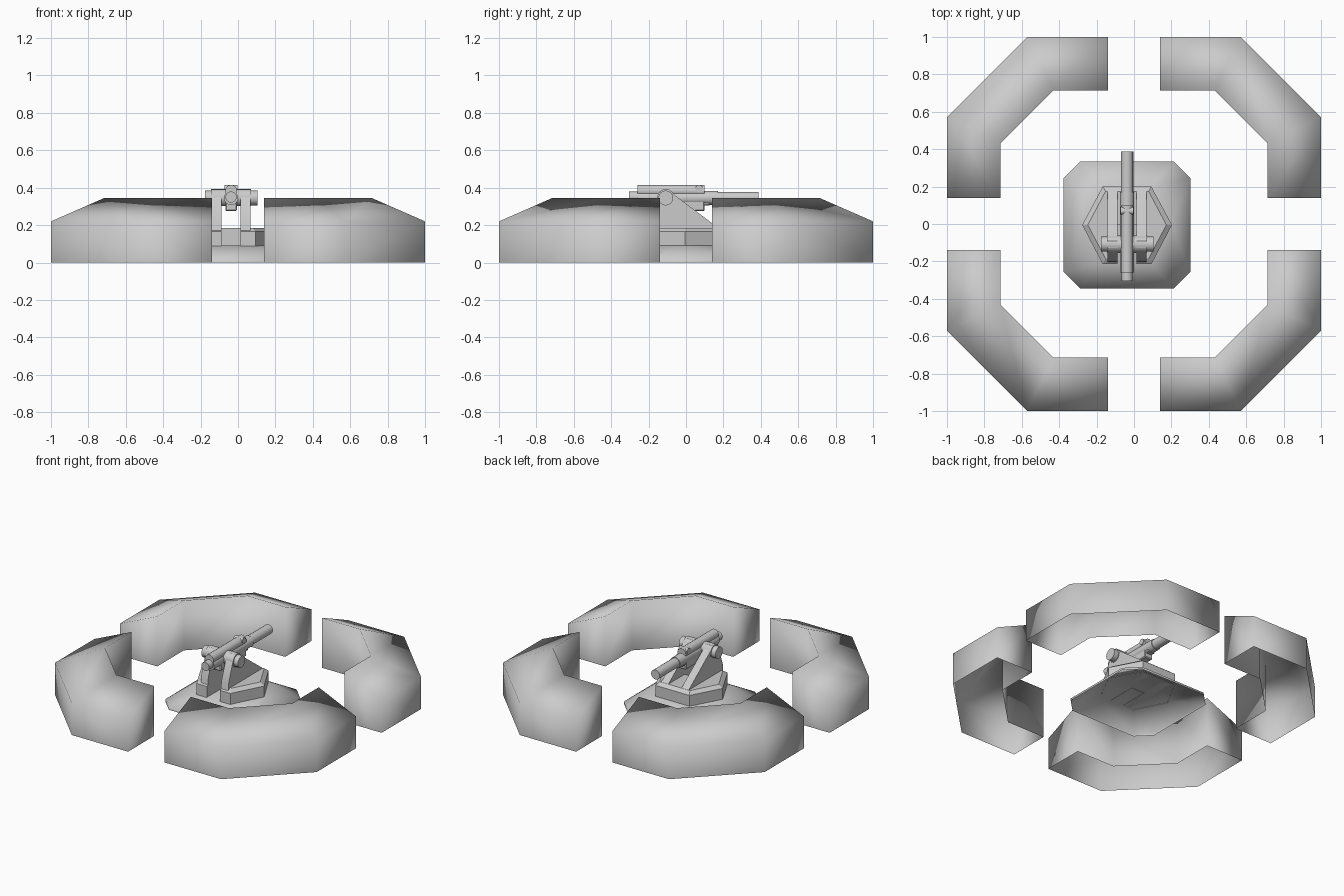
import bpy, bmesh, math
from mathutils import Matrix, Vector

cube = bpy.data.objects.get("Cube")
if cube:
    bpy.data.objects.remove(cube, do_unlink=True)

grey = bpy.data.materials.new("light_grey")
grey.use_nodes = True
GREY = (0.6, 0.6, 0.6, 1)
grey.diffuse_color = GREY
grey.node_tree.nodes["Principled BSDF"].inputs["Base Color"].default_value = GREY

CX = -0.037      # centre line of the gun
CY = -0.005


def finish(name, bm, angle=None):
    """Turn a bmesh into a shaded object; angle None means smooth everywhere."""
    bmesh.ops.recalc_face_normals(bm, faces=bm.faces[:])
    mesh = bpy.data.meshes.new(name)
    bm.to_mesh(mesh)
    bm.free()
    mesh.materials.append(grey)
    obj = bpy.data.objects.new(name, mesh)
    bpy.context.collection.objects.link(obj)
    bpy.ops.object.select_all(action='DESELECT')
    obj.select_set(True)
    bpy.context.view_layer.objects.active = obj
    if angle is None:
        bpy.ops.object.shade_smooth()
    else:
        bpy.ops.object.shade_smooth_by_angle(angle=math.radians(angle))
    return obj


def loft(bm, rings, closed=True):
    """Join equal-length rings of points with quads and return the vertex rings."""
    rows = [[bm.verts.new(p) for p in ring] for ring in rings]
    n = len(rows[0])
    for a, b in zip(rows, rows[1:]):
        for i in range(n if closed else n - 1):
            j = (i + 1) % n
            bm.faces.new((a[i], a[j], b[j], b[i]))
    return rows


def cylinder(name, axis, center, radius, length, sides=16):
    bm = bmesh.new()
    bmesh.ops.create_cone(bm, cap_ends=True, segments=sides,
                          radius1=radius, radius2=radius, depth=length)
    turn = Vector((0, 0, 1)).rotation_difference(Vector(axis)).to_matrix().to_4x4()
    bm.transform(Matrix.Translation(center) @ turn)
    return finish(name, bm, 40)


def box(name, center, size, bevel=0.006):
    bm = bmesh.new()
    bmesh.ops.create_cube(bm, size=1)
    bm.transform(Matrix.Translation(center) @ Matrix.Diagonal((*size, 1)))
    bmesh.ops.bevel(bm, geom=bm.edges[:], offset=bevel, segments=1, affect='EDGES')
    return finish(name, bm, 30)


# Four earth banks: wedge section swept round a corner, open underneath
outer = [(0.14, 1), (0.57, 1), (1, 0.57), (1, 0.14)]
inner = [(0.14, 0.715), (0.43, 0.715), (0.715, 0.43), (0.715, 0.14)]
for sx, side in ((1, "left"), (-1, "right")):
    for sy, end in ((1, "back"), (-1, "front")):
        bm = bmesh.new()
        rings = []
        for (ox, oy), (ix, iy) in zip(outer, inner):
            o, i = (ox * sx, oy * sy), (ix * sx, iy * sy)
            rings.append([(*o, 0), (*o, 0.22), (*i, 0.345), (*i, 0)])
        rows = loft(bm, rings, closed=False)
        bm.faces.new(rows[0])
        bm.faces.new(rows[-1])
        finish(f"earth_bank_{end}_{side}", bm)

# Sloping foundation pad, chamfered square rising to the turntable
quarter_low = [(0.34, 0.25), (0.25, 0.34)]
quarter_top = [(0.24, 0.02), (0.13, 0.205)]


def around(quarter, z):
    pts = []
    for sx, sy in ((1, 1), (-1, 1), (-1, -1), (1, -1)):
        part = quarter if sx * sy > 0 else quarter[::-1]
        pts += [(CX + x * sx, CY + y * sy, z) for x, y in part]
    return pts


bm = bmesh.new()
rows = loft(bm, [around(quarter_low, 0), around(quarter_low, 0.015),
                 around(quarter_top, 0.09)])
bm.faces.new(rows[-1])
finish("foundation_pad", bm)

# Hexagonal turntable with a slot in the front and a chamfered top
half = [(0.05, 0.0), (0.05, -0.21), (0.13, -0.21), (0.24, 0), (0.13, 0.205)]
half_top = [(0.05, 0.0), (0.05, -0.18), (0.115, -0.18), (0.21, 0), (0.115, 0.18)]


def hexagon(pts, z):
    full = pts + [(-x, y) for x, y in reversed(pts)]
    return [(CX + x, CY + y, z) for x, y in full]


bm = bmesh.new()
rows = loft(bm, [hexagon(half, 0.088), hexagon(half, 0.165), hexagon(half_top, 0.185)])
bm.faces.new(rows[-1])
finish("turntable", bm, 25)

# Two cheek plates with sloping rear edge
profile = [(-0.21, 0.09), (-0.2, 0.22), (-0.15, 0.36), (-0.125, 0.39),
           (-0.09, 0.39), (-0.06, 0.36), (0.18, 0.18), (0.18, 0.09)]
for s, side in ((1, "left"), (-1, "right")):
    bm = bmesh.new()
    rows = loft(bm, [[(CX + s * x, y, z) for y, z in profile] for x in (0.05, 0.105)])
    for row in rows:
        bm.faces.new(row)
    finish(f"cheek_plate_{side}", bm, 30)

# Trunnion through both cheeks, with protruding hubs
X, Y = (1, 0, 0), (0, 1, 0)
cylinder("trunnion", X, (CX, -0.108, 0.347), 0.046, 0.215)
cylinder("trunnion_hubs", X, (CX, -0.108, 0.345), 0.04, 0.28)

# Gun: barrel, sleeve, breech, upper recoil cylinder and cradle
def along_y(name, y0, y1, z, radius):
    cylinder(name, Y, (CX, (y0 + y1) / 2, z), radius, y1 - y0)


along_y("barrel", -0.2, 0.387, 0.345, 0.033)
along_y("barrel_sleeve", -0.26, 0.17, 0.345, 0.038)
along_y("breech", -0.305, -0.25, 0.35, 0.03)
along_y("recoil_cylinder", -0.26, 0.1, 0.383, 0.032)
cylinder("sight_knob", X, (CX, 0.07, 0.395), 0.02, 0.068)
box("cradle", (CX, -0.04, 0.305), (0.062, 0.28, 0.06))
box("cradle_front", (CX, 0.06, 0.325), (0.055, 0.14, 0.04))
